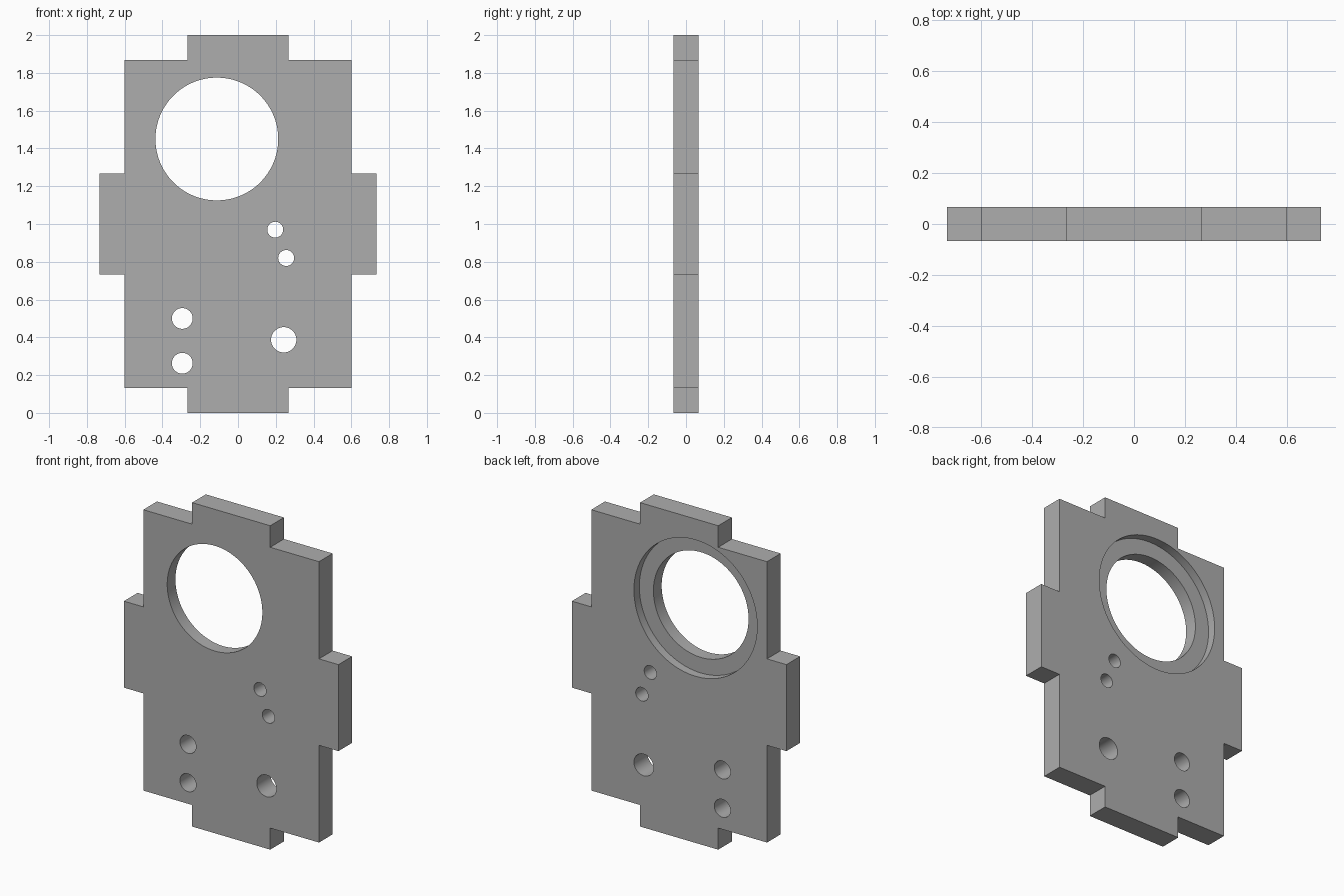
import bpy
import bmesh
import math

cube = bpy.data.objects.get("Cube")
if cube:
    bpy.data.objects.remove(cube, do_unlink=True)

HALF = 0.0667          # half the plate thickness
BORE_DEPTH = 0.053     # depth of the recess on the back

grey = bpy.data.materials.new("plain grey")
grey.use_nodes = True
colour = (0.42, 0.42, 0.42, 1)
grey.diffuse_color = colour
grey.node_tree.nodes["Principled BSDF"].inputs["Base Color"].default_value = colour

# Plate outline: right half from bottom to top, mirrored to close the loop
right = [(0.267, 0), (0.267, 0.133), (0.6, 0.133), (0.6, 0.733),
         (0.733, 0.733), (0.733, 1.267), (0.6, 1.267), (0.6, 1.867),
         (0.267, 1.867), (0.267, 2)]
outline = right + [(-x, z) for x, z in reversed(right)]

bm = bmesh.new()
front = bm.faces.new([bm.verts.new((x, -HALF, z)) for x, z in outline])
extruded = bmesh.ops.extrude_face_region(bm, geom=[front])["geom"]
bmesh.ops.translate(bm, vec=(0, 2 * HALF, 0),
                    verts=[v for v in extruded if isinstance(v, bmesh.types.BMVert)])
bmesh.ops.recalc_face_normals(bm, faces=bm.faces)
mesh = bpy.data.meshes.new("mounting_plate")
bm.to_mesh(mesh)
bm.free()
mesh.materials.append(grey)
plate = bpy.data.objects.new("mounting_plate", mesh)
bpy.context.collection.objects.link(plate)


def drill(name, x, z, radius, start=-0.2, end=0.2, sides=48):
    """Cut a round hole along y from start to end."""
    bpy.ops.mesh.primitive_cylinder_add(
        vertices=sides, radius=radius, depth=end - start,
        location=(x, (start + end) / 2, z), rotation=(math.pi / 2, 0, 0))
    cutter = bpy.context.object
    cutter.name = name + "_cutter"
    cutter.hide_render = True
    cutter.data.materials.append(grey)
    cut = plate.modifiers.new(name, "BOOLEAN")
    cut.operation = "DIFFERENCE"
    cut.solver = "EXACT"
    cut.object = cutter
    bpy.context.view_layer.objects.active = plate
    bpy.ops.object.modifier_apply(modifier=cut.name)
    bpy.data.objects.remove(cutter, do_unlink=True)


# Large opening with a wider recess on the back
drill("large_opening", -0.112, 1.45, 0.325, sides=128)
drill("back_recess", -0.112, 1.45, 0.421, start=HALF - BORE_DEPTH, sides=128)

# Small through holes
drill("upper_pin_hole", 0.197, 0.97, 0.042)
drill("lower_pin_hole", 0.255, 0.82, 0.042)
drill("upper_bolt_hole", -0.295, 0.5, 0.055)
drill("lower_bolt_hole", -0.295, 0.263, 0.055)
drill("shaft_hole", 0.242, 0.387, 0.067)

# Smooth bores, sharp edges
bpy.ops.object.select_all(action="DESELECT")
plate.select_set(True)
bpy.context.view_layer.objects.active = plate
bpy.ops.object.shade_smooth_by_angle(angle=math.radians(30))
